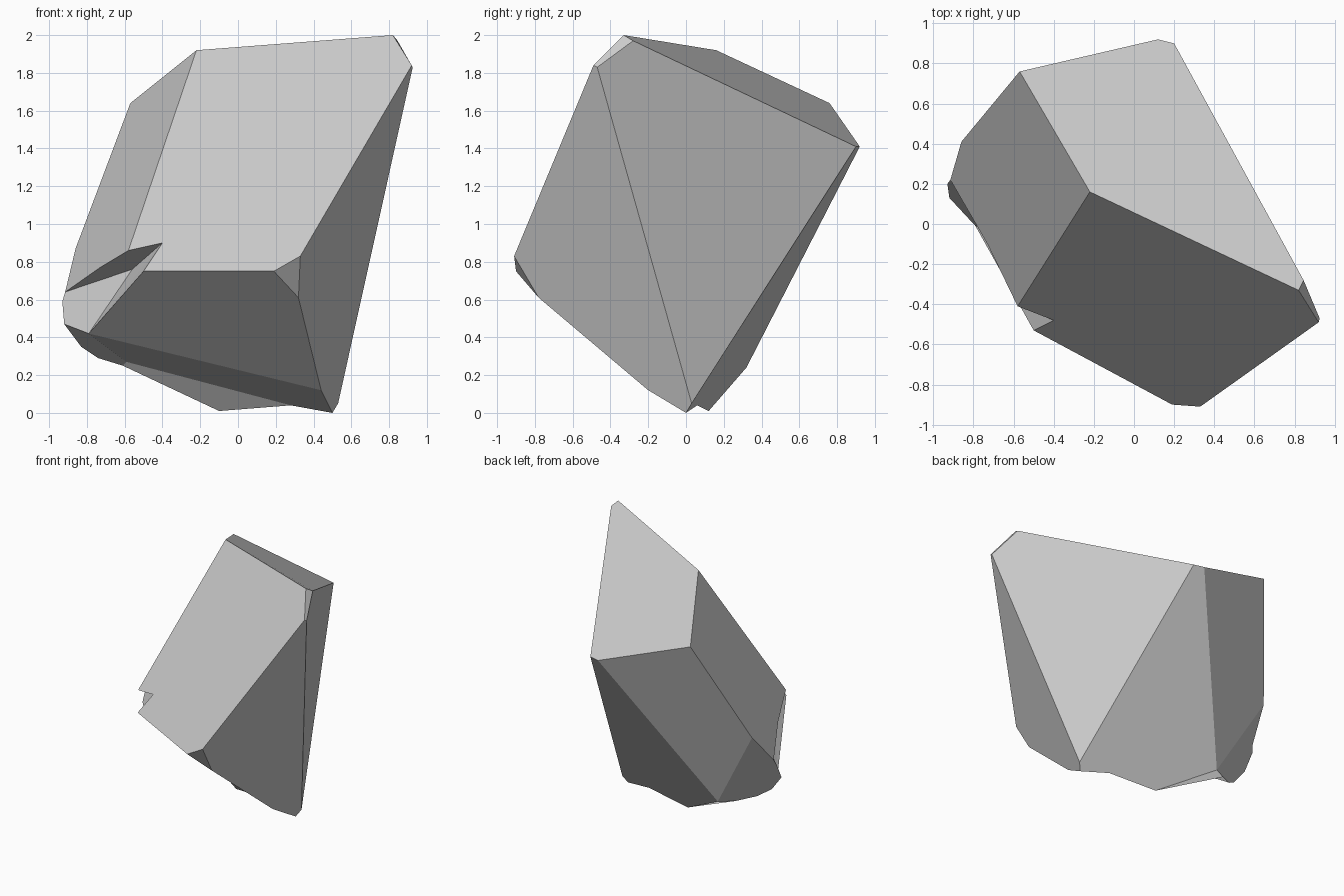
import bpy
import bmesh

# Corners of the boulder, grouped by area
corners = {
    # top slab and its chipped tip
    "A": (0.82, -0.33, 2.00), "a": (0.845, -0.28, 1.97), "C": (-0.22, 0.16, 1.92),
    "D": (-0.57, 0.76, 1.64), "E": (0.12, 0.92, 1.41), "e": (0.20, 0.90, 1.41),
    "B": (0.92, -0.49, 1.84), "b": (0.925, -0.47, 1.83),
    # front nose and underside
    "F": (0.33, -0.91, 0.83), "G": (0.19, -0.90, 0.75), "M": (0.32, -0.78, 0.61),
    "H": (-0.50, -0.53, 0.75), "L": (-0.79, -0.01, 0.42), "N": (0.44, -0.20, 0.12),
    # foot and groove beneath
    "P": (0.50, 0.00, 0.00), "p": (0.53, 0.03, 0.05), "S": (0.28, 0.06, 0.04),
    "Q": (-0.10, 0.12, 0.01), "R": (-0.50, 0.32, 0.24), "V": (-0.59, 0.18, 0.27),
    # rounded left end
    "1": (-0.61, 0.26, 0.25), "2": (-0.74, 0.17, 0.29), "3": (-0.83, 0.12, 0.35),
    "4": (-0.92, 0.13, 0.47), "5": (-0.93, 0.20, 0.59), "J": (-0.86, 0.41, 0.87),
    # side notch
    "K": (-0.915, 0.22, 0.64), "Y": (-0.73, -0.10, 0.77), "I": (-0.58, -0.41, 0.86),
    "W": (-0.40, -0.48, 0.90), "X": (-0.56, -0.06, 0.76),
}

# Facets, each spelled by its corners
facets = [
    "ACDEea",                        # top
    "CDJKYI", "CIWHGFBA",            # left, front
    "ABba", "BFMNPpb", "bpea",       # tip chip, right side
    "FGM", "GHLNM",                  # nose, front underside
    "LVSPN", "L4321V", "VSQR1",      # bottom strip, left underside, groove wall
    "EepPSQR", "EDJR", "JR12345K",   # back, back left, left end
    "KYIWX", "XWL", "WHL", "KXL45",  # notch roof and floor
]

stone = bpy.data.materials.new("stone_grey")
stone.diffuse_color = (0.6, 0.6, 0.6, 1)

# Boulder
bm = bmesh.new()
verts = {name: bm.verts.new(co) for name, co in corners.items()}
for word in facets:
    bm.faces.new([verts[name] for name in word])
bmesh.ops.recalc_face_normals(bm, faces=bm.faces)
mesh = bpy.data.meshes.new("boulder")
bm.to_mesh(mesh)
bm.free()
mesh.materials.append(stone)
bpy.context.collection.objects.link(bpy.data.objects.new("boulder", mesh))
